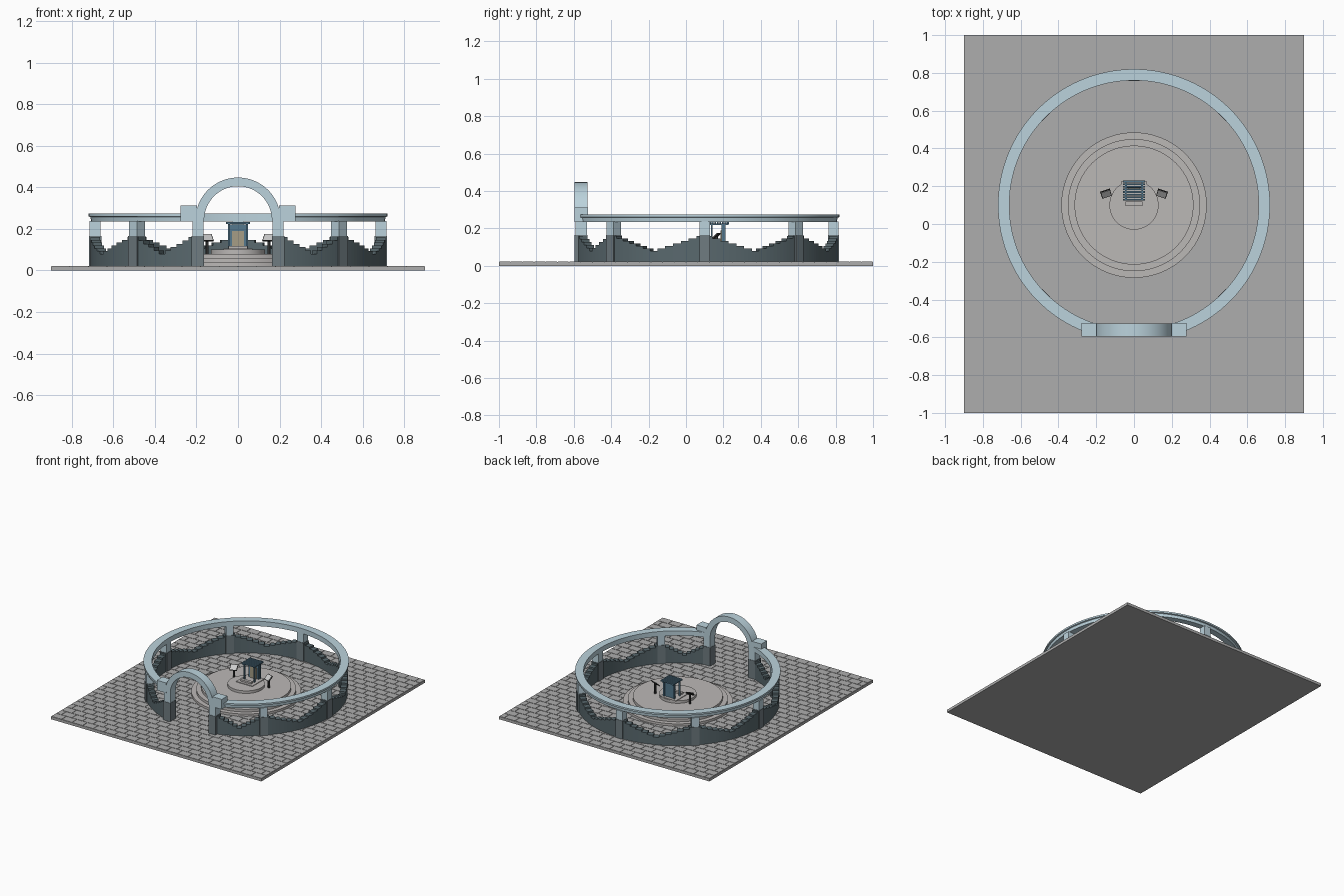
import bpy, bmesh
from math import sin, cos, radians, pi
from mathutils import Matrix, Vector

if "Cube" in bpy.data.objects:
    bpy.data.objects.remove(bpy.data.objects["Cube"])

CY = 0.1  # centre of the ring in y


def mat(name, c):
    m = bpy.data.materials.new(name)
    m.diffuse_color = (*c, 1)
    m.use_nodes = True
    m.node_tree.nodes["Principled BSDF"].inputs["Base Color"].default_value = m.diffuse_color
    return m


PALE = mat("pale_blue", (0.50, 0.65, 0.72))
SLATE = mat("slate", (0.10, 0.14, 0.155))
PIER = mat("pier_grey", (0.16, 0.20, 0.22))
STONE = mat("stone", (0.42, 0.42, 0.42))
STEP = mat("step_stone", (0.50, 0.48, 0.47))
BLUE = mat("dark_blue", (0.09, 0.19, 0.27))
TAN = mat("tan", (0.38, 0.34, 0.24))
WHITE = mat("white", (0.8, 0.8, 0.78))
BLACK = mat("black", (0.03, 0.03, 0.03))


def finish(name, bm, m, smooth=False):
    bmesh.ops.recalc_face_normals(bm, faces=bm.faces)
    me = bpy.data.meshes.new(name)
    bm.to_mesh(me)
    bm.free()
    ob = bpy.data.objects.new(name, me)
    bpy.context.collection.objects.link(ob)
    me.materials.append(m)
    if smooth:
        bpy.context.view_layer.objects.active = ob
        ob.select_set(True)
        bpy.ops.object.shade_smooth_by_angle(angle=radians(30))
        ob.select_set(False)
    return ob


def add_box(bm, x0, x1, y0, y1, z0, z1, mx=Matrix()):
    t = Matrix.Translation(((x0 + x1) / 2, (y0 + y1) / 2, (z0 + z1) / 2))
    s = Matrix.Diagonal((x1 - x0, y1 - y0, z1 - z0, 1))
    bmesh.ops.create_cube(bm, size=1, matrix=mx @ t @ s)


def box(name, m, *b, mx=Matrix()):
    bm = bmesh.new()
    add_box(bm, *b, mx)
    return finish(name, bm, m)


def sweep(bm, profile, a0, a1, n, place):
    """Sweep a closed profile through an arc, with capped ends."""
    rows = [[bm.verts.new(place(p, radians(a0 + (a1 - a0) * i / n))) for p in profile]
            for i in range(n + 1)]
    k = len(profile)
    for r, s in zip(rows, rows[1:]):
        for j in range(k):
            bm.faces.new((r[j], r[(j + 1) % k], s[(j + 1) % k], s[j]))
    bm.faces.new(rows[0])
    bm.faces.new(rows[-1])


def around(p, a):       # profile (radius, z) turned about the ring centre
    return (p[0] * cos(a), CY + p[0] * sin(a), p[1])


def overhead(p, a):     # profile (radius, y) turned over the gate
    return (p[0] * cos(a), p[1], 0.242 + p[0] * sin(a))


# paved ground slab with raised pavers
box("ground_slab", STONE, -0.9, 0.9, -1, 1, 0, 0.02)
bm = bmesh.new()
px, py, g = 0.09, 0.0625, 0.002
for r in range(32):
    y = -1 + r * py
    x = -0.9 - (px / 2 if r % 2 else 0)
    while x < 0.9 - 1e-6:
        add_box(bm, max(x, -0.9) + g, min(x + px, 0.9) - g, y + g, y + py - g, 0.018, 0.0225)
        x += px
finish("pavers", bm, STONE)

# round steps and central dais
for i, (r, z) in enumerate([(0.385, 0.04), (0.35, 0.06), (0.315, 0.08), (0.13, 0.10)]):
    bm = bmesh.new()
    bmesh.ops.create_cone(bm, cap_ends=True, segments=96, radius1=r, radius2=r, depth=0.02,
                          matrix=Matrix.Translation((0, CY, z - 0.01)))
    finish(f"round_step_{i + 1}", bm, STEP, True)

# stepped wall bays, highest beside the pillars
bays = [(a, a + 45, 13) for a in range(-45, 225, 45)] + [(-73, -45, 11), (225, 253, 11)]
bm = bmesh.new()
for a0, a1, n in bays:
    h = n // 2
    for i in range(n):
        top = 0.08 + 0.08 * abs(i - h) / h
        w = (a1 - a0) / n
        sweep(bm, [(0.665, 0.02), (0.71, 0.02), (0.71, top), (0.665, top)],
              a0 + i * w, a0 + (i + 1) * w, 2, around)
finish("stepped_wall", bm, SLATE)

# pillars every 45 degrees with pale upper blocks
lower, upper = bmesh.new(), bmesh.new()
for a in range(-45, 226, 45):
    mx = Matrix.Translation((0, CY, 0)) @ Matrix.Rotation(radians(a), 4, 'Z')
    add_box(lower, 0.658, 0.718, -0.029, 0.029, 0.02, 0.165, mx)
    add_box(upper, 0.661, 0.715, -0.027, 0.027, 0.165, 0.237, mx)
finish("pillar_bases", lower, PIER)
finish("pillar_tops", upper, PALE)

# ring beam with a lip, open at the gate
bm = bmesh.new()
sweep(bm, [(0.66, 0.235), (0.707, 0.235), (0.71, 0.257), (0.72, 0.26), (0.72, 0.273), (0.66, 0.273)],
      -71.5, 251.5, 108, around)
finish("ring_beam", bm, PALE, True)

# gate arch, shoulder blocks and piers
bm = bmesh.new()
sweep(bm, [(0.163, -0.595), (0.205, -0.595), (0.205, -0.527), (0.163, -0.527)], 0, 180, 40, overhead)
finish("gate_arch", bm, PALE, True)
for s, side in ((1, "right"), (-1, "left")):
    def sym(a, b):
        return (min(s * a, s * b), max(s * a, s * b))
    box(f"gate_shoulder_{side}", PALE, *sym(0.198, 0.277), -0.595, -0.525, 0.235, 0.313)
    box(f"gate_pier_top_{side}", PALE, *sym(0.165, 0.22), -0.592, -0.53, 0.165, 0.243)
    box(f"gate_pier_{side}", PIER, *sym(0.163, 0.223), -0.595, -0.527, 0.02, 0.165)

# central shelter: plinth, bench, panel, posts and slatted roof
box("shelter_plinth", STEP, -0.07, 0.07, 0.075, 0.225, 0.10, 0.105)
box("bench", STEP, -0.045, 0.045, 0.095, 0.118, 0.105, 0.118)
box("shelter_back", BLUE, -0.043, 0.043, 0.19, 0.202, 0.105, 0.222)
box("shelter_panel", TAN, -0.028, 0.028, 0.184, 0.191, 0.105, 0.19)
bm = bmesh.new()
for x in (-0.043, 0.043):
    for y in (0.138, 0.205):
        add_box(bm, x - 0.005, x + 0.005, y - 0.005, y + 0.005, 0.105, 0.222)
    add_box(bm, x - 0.004, x + 0.004, 0.125, 0.228, 0.218, 0.226)
finish("shelter_posts", bm, BLUE)
bm = bmesh.new()
for i in range(8):
    y = 0.128 + i * 0.0138
    add_box(bm, -0.058, 0.058, y - 0.0045, y + 0.0045, 0.224, 0.233)
finish("roof_slats", bm, BLUE)

# slanted information stands either side
for s, side in ((1, "right"), (-1, "left")):
    mx = Matrix.Translation((s * 0.148, 0.16, 0)) @ Matrix.Rotation(radians(-18 * s), 4, 'Z')
    tilt = mx @ Matrix.Translation((0, 0, 0.158)) @ Matrix.Rotation(radians(42), 4, 'X')
    box(f"stand_post_{side}", BLACK, -0.006, 0.006, -0.002, 0.01, 0.08, 0.158, mx=mx)
    box(f"stand_tray_{side}", BLACK, -0.027, 0.027, -0.024, 0.024, -0.004, 0.002, mx=tilt)
    box(f"stand_sheet_{side}", WHITE, -0.023, 0.023, -0.02, 0.02, 0.002, 0.004, mx=tilt)
